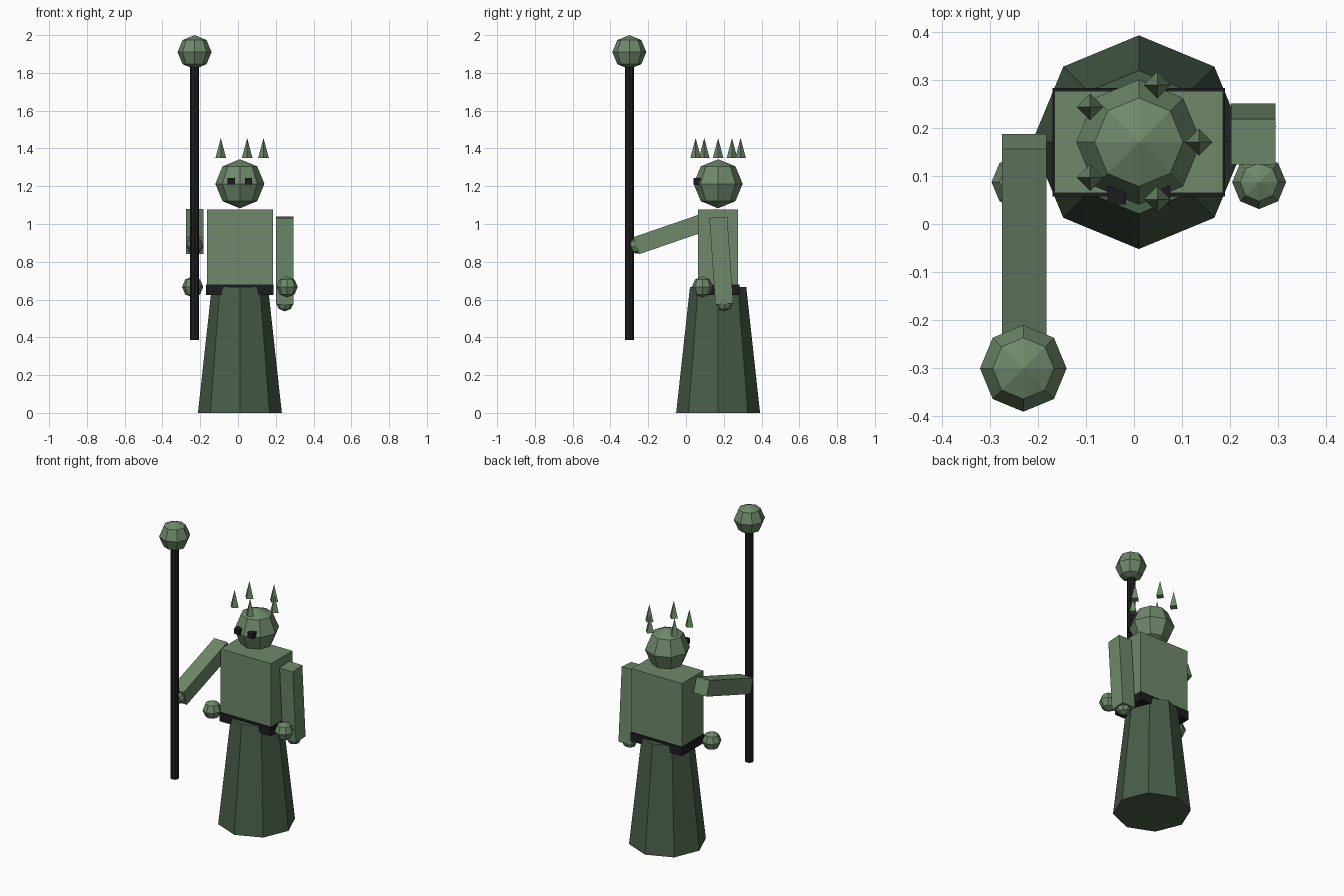
import bpy
import math
from math import cos, sin, radians

cube = bpy.data.objects.get("Cube")
if cube:
    bpy.data.objects.remove(cube, do_unlink=True)


def material(name, rgb):
    m = bpy.data.materials.new(name)
    m.use_nodes = True
    color = (*rgb, 1)
    m.diffuse_color = color
    m.node_tree.nodes["Principled BSDF"].inputs["Base Color"].default_value = color
    return m


SKIN = material("pale green", (0.156, 0.25, 0.144))
ROBE = material("dark green", (0.065, 0.112, 0.067))
BLACK = material("near black", (0.012, 0.012, 0.014))


def finish(name, mat):
    o = bpy.context.object
    o.name = o.data.name = name
    o.data.materials.append(mat)
    return o


def box(name, center, size, mat, tilt=0.0):
    bpy.ops.mesh.primitive_cube_add(size=1, location=center, rotation=(tilt, 0, 0))
    bpy.context.object.scale = size
    return finish(name, mat)


def ball(name, center, radius, mat, tilt=0.0):
    bpy.ops.mesh.primitive_uv_sphere_add(segments=8, ring_count=4, radius=radius,
                                         location=center, rotation=(tilt, 0, 0))
    return finish(name, mat)


def cone(name, x, y, z0, z1, r0, r1, sides, mat):
    bpy.ops.mesh.primitive_cone_add(vertices=sides, radius1=r0, radius2=r1,
                                    depth=z1 - z0, location=(x, y, (z0 + z1) / 2))
    return finish(name, mat)


CX, CY = 0.01, 0.17  # body axis

# Body
cone("skirt", CX, CY, 0, 0.667, 0.222, 0.149, 8, ROBE)
box("belt", (CX, CY, 0.652), (0.358, 0.226, 0.055), BLACK)
box("torso", (CX, CY, 0.872), (0.35, 0.212, 0.41), SKIN)
ball("head", (CX, CY, 1.213), 0.13, SKIN)

# Eyes and side balls, mirrored about the body axis
for side, label in ((-1, "right"), (1, "left")):
    box(label + "_eye", (CX + side * 0.046, 0.06, 1.227), (0.038, 0.038, 0.034), BLACK)
    ball(label + "_side_ball", (CX + side * 0.25, 0.087, 0.667), 0.056, SKIN)

# Floating crown of spikes
for i in range(5):
    a = radians(72 * i)
    cone(f"crown_spike_{i + 1}", CX + 0.125 * cos(a), CY + 0.125 * sin(a),
         1.35, 1.455, 0.028, 0, 4, SKIN)


# Arms: a tilted box with a hand set into its far end
def arm(label, x, y, z, tilt):
    size = (0.092, 0.095, 0.46)
    box(label + "_arm", (x, y, z), size, SKIN, tilt)
    reach = 0.222
    ball(label + "_hand", (x, y + reach * sin(tilt), z - reach * cos(tilt)),
         0.047, SKIN, tilt)


arm("left", 0.248, 0.187, 0.806, 0.07)
arm("right", -0.228, -0.046, 0.96, radians(-71))

# Staff and orb
cone("staff", -0.23, -0.3, 0.387, 1.85, 0.024, 0.024, 8, BLACK)
ball("staff_orb", (-0.23, -0.3, 1.91), 0.09, SKIN)
